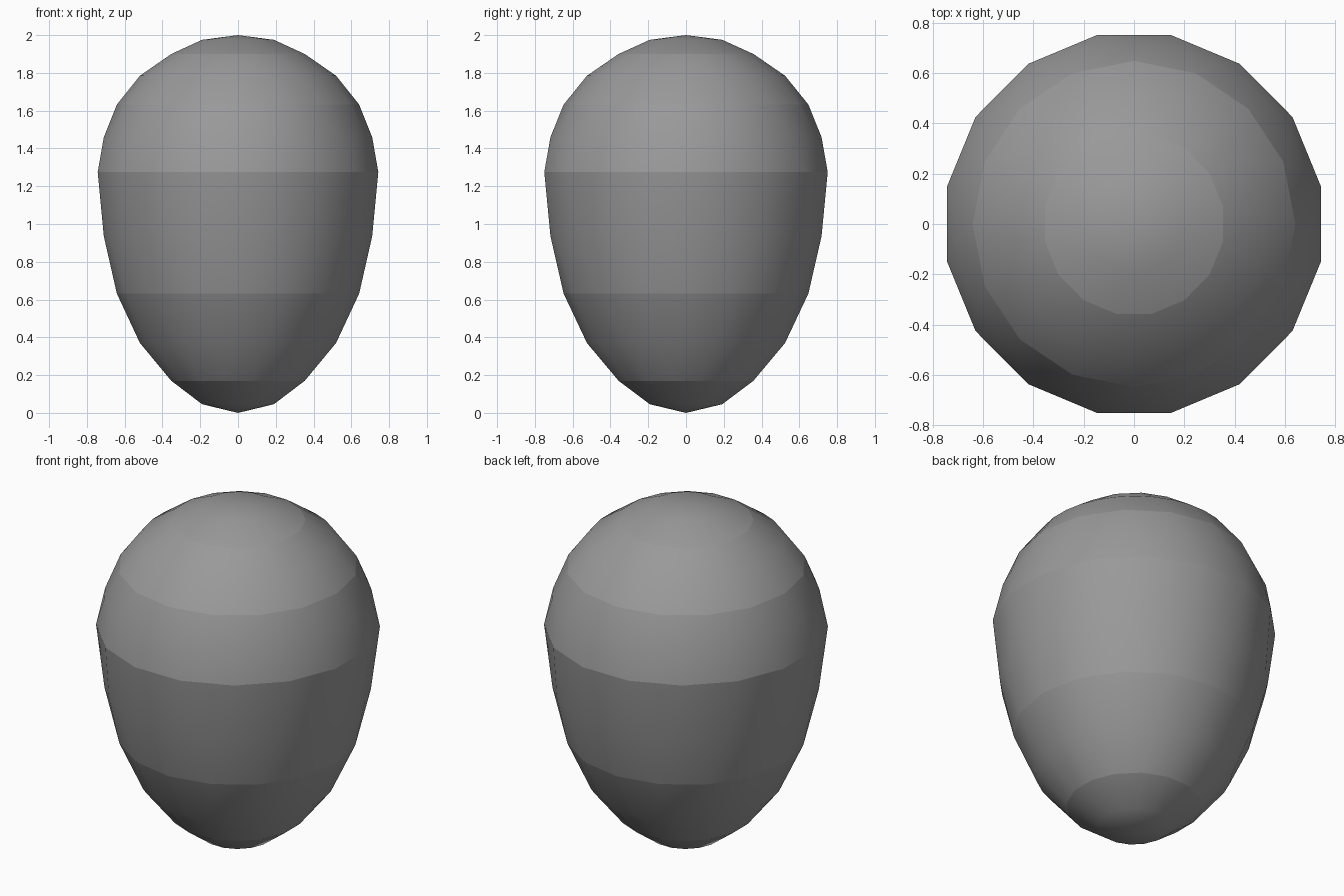
import bpy
import bmesh
from math import sin, cos, pi

if "Cube" in bpy.data.objects:
    bpy.data.objects.remove(bpy.data.objects["Cube"], do_unlink=True)

# One plain grey for the shell
grey = bpy.data.materials.new("grey")
grey.use_nodes = True
colour = (0.32, 0.32, 0.32, 1)
grey.diffuse_color = colour
grey.node_tree.nodes["Principled BSDF"].inputs["Base Color"].default_value = colour

SIDES = 16
bm = bmesh.new()


def ring(radius, z, count, offset):
    verts = []
    for i in range(count):
        a = 2 * pi * (i + offset) / count
        verts.append(bm.verts.new((0.99 * radius * cos(a), radius * sin(a), z)))
    return verts


def strip(base, mid, half):
    """Join a main ring to a mid ring with twice the points: triangle, quad, ..."""
    for i in range(SIDES):
        j = 2 * i + half - 1
        m = [mid[(j + k) % len(mid)] for k in range(3)]
        bm.faces.new((base[i], m[0], m[1]))
        bm.faces.new((base[i], m[1], m[2], base[(i + 1) % SIDES]))


equator = ring(0.765, 1.275, SIDES, 0.5)
hard_rings = [equator]

# Round upper half and longer lower half, from the widest ring to each tip
for heights in ((1.46, 1.632, 1.785, 1.9, 1.975, 2.0),
                (0.935, 0.632, 0.37, 0.17, 0.046, 0.0)):
    upper_mid = ring(0.721, heights[0], 2 * SIDES, 0.5)
    shoulder = ring(0.648, heights[1], SIDES, 0)
    lower_mid = ring(0.527, heights[2], 2 * SIDES, 0.5)
    cap = ring(0.364, heights[3], SIDES, 0.5)
    inner = ring(0.196, heights[4], SIDES, 0.5)
    tip = bm.verts.new((0, 0, heights[5]))
    strip(equator, upper_mid, 1)
    strip(shoulder, upper_mid, 0)
    strip(shoulder, lower_mid, 0)
    strip(cap, lower_mid, 1)
    for i in range(SIDES):
        n = (i + 1) % SIDES
        bm.faces.new((cap[i], cap[n], inner[n], inner[i]))
        bm.faces.new((inner[i], inner[n], tip))
    hard_rings += [shoulder, cap]

# Smooth bands separated by crisp rings
bmesh.ops.recalc_face_normals(bm, faces=bm.faces)
for face in bm.faces:
    face.smooth = True
for loop in hard_rings:
    for i in range(SIDES):
        edge = bm.edges.get((loop[i], loop[(i + 1) % SIDES]))
        if edge:
            edge.smooth = False

mesh = bpy.data.meshes.new("egg_shell")
bm.to_mesh(mesh)
bm.free()
mesh.materials.append(grey)
egg = bpy.data.objects.new("egg_shell", mesh)
bpy.context.collection.objects.link(egg)
